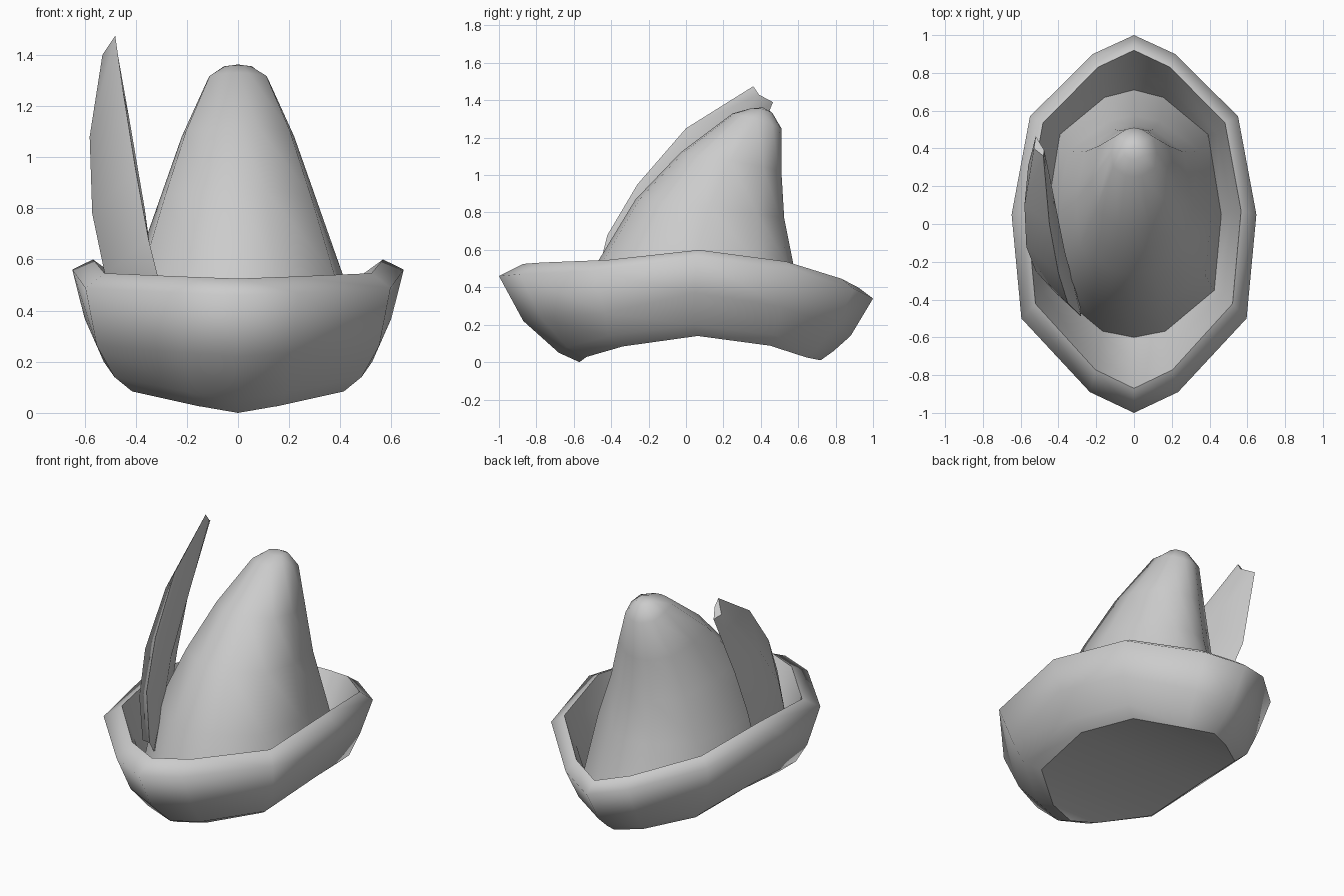
import bpy, bmesh

if "Cube" in bpy.data.objects:
    bpy.data.objects.remove(bpy.data.objects["Cube"])


def finish(name, bm, angle):
    bmesh.ops.recalc_face_normals(bm, faces=bm.faces)
    me = bpy.data.meshes.new(name)
    bm.to_mesh(me)
    bm.free()
    ob = bpy.data.objects.new(name, me)
    bpy.context.collection.objects.link(ob)
    bpy.ops.object.select_all(action='DESELECT')
    ob.select_set(True)
    bpy.context.view_layer.objects.active = ob
    bpy.ops.object.shade_smooth_by_angle(angle=angle, keep_sharp_edges=True)
    return ob


def loft(bm, rings):
    """Bridge consecutive vertex rings with quads."""
    for a, b in zip(rings, rings[1:]):
        n = len(a)
        for i in range(n):
            j = (i + 1) % n
            bm.faces.new((a[i], a[j], b[j], b[i]))


def sharpen(bm, loop):
    for a, b in zip(loop, loop[1:] + loop[:1]):
        bm.edges.get((a, b)).smooth = False


# Half outline from front to back: width fraction, depth fraction, height blend to side
XS = (0, .36, .92, 1, .85, .335, 0)
DEPTH = {'crown': (0, .025, .19, .495, .82, .97, 1),
         'low': (0, .03, .18, .49, .79, .94, 1),
         'rim': (0, .055, .25, .525, .785, .95, 1)}
RISE = {'crown': (0, .06, .40, 1, .38, .06, 0),
        'low': (0, .20, .60, 1, .60, .12, 0),
        'rim': (0, .10, .28, 1, .69, .23, 0)}


def ring(bm, kind, w, yf, zf, zs, yb, zb):
    half = []
    for i in range(7):
        z0 = zf if i < 3 else zb
        half.append((w * XS[i], yf + (yb - yf) * DEPTH[kind][i],
                     z0 + (zs - z0) * RISE[kind][i]))
    pts = half + [(-x, y, z) for x, y, z in half[5:0:-1]]
    return [bm.verts.new(p) for p in pts]


# Crown: leaning cone; each row is width, front y/z, side z, back y/z
bm = bmesh.new()
crown = [ring(bm, 'crown', *r) for r in (
    (.055, .34, 1.355, 1.355, .46, 1.335),
    (.12, .25, 1.33, 1.30, .51, 1.25),
    (.22, -.03, 1.12, 1.08, .51, 1.02),
    (.308, -.27, .87, .83, .525, .77),
    (.41, -.47, .54, .54, .575, .52),
    (.462, -.60, .14, .23, .71, .13))]
loft(bm, crown)
tip = bm.verts.new((0, .41, 1.362))
for i in range(12):
    bm.faces.new((tip, crown[0][(i + 1) % 12], crown[0][i]))
finish('hat_crown', bm, 1.4)

# Brim: thick turned-up band around the crown, closed underneath
bm = bmesh.new()
brim = [ring(bm, *r) for r in (
    ('crown', .462, -.60, .14, .23, .71, .13),
    ('rim', .52, -.75, .30, .39, .81, .23),
    ('rim', .567, -.87, .525, .60, .92, .40),
    ('rim', .648, -1.0, .46, .56, 1.0, .34),
    ('rim', .60, -.87, .22, .37, .88, .14),
    ('low', .525, -.68, .05, .20, .79, .06),
    ('low', .45, -.57, 0, .14, .72, .01))]
loft(bm, brim)
sharpen(bm, brim[2])
# Arched underside spanning left to right
hole = brim[-1]
bm.faces.new((hole[0], hole[1], hole[11]))
for i in range(1, 5):
    bm.faces.new((hole[i], hole[i + 1], hole[11 - i], hole[12 - i]))
bm.faces.new((hole[5], hole[6], hole[7]))
sharpen(bm, hole)
finish('hat_brim', bm, 2.6)

# Feather: front edge, inner bulge, back edge, outer bulge from base to tip
bm = bmesh.new()
rows = (((-.28, -.49, .40), (-.28, -.45, .33), (-.42, -.15, .20), (-.42, -.36, .33)),
        ((-.35, -.42, .68), (-.33, -.28, .55), (-.47, -.03, .38), (-.52, -.25, .54)),
        ((-.40, -.26, .95), (-.365, -.15, .80), (-.52, .13, .68), (-.57, -.12, .78)),
        ((-.448, 0, 1.25), (-.425, .15, 1.15), (-.56, .31, 1.0), (-.58, .10, 1.08)),
        ((-.48, .36, 1.475), (-.475, .39, 1.43), (-.52, .465, 1.39), (-.53, .40, 1.40)))
secs = [[bm.verts.new(p) for p in row] for row in rows]
loft(bm, secs)
bm.faces.new(secs[0])
bm.faces.new(secs[-1])
for s, t in zip(secs, secs[1:]):
    for k in (0, 2):
        bm.edges.get((s[k], t[k])).smooth = False
finish('feather', bm, 1.0)
